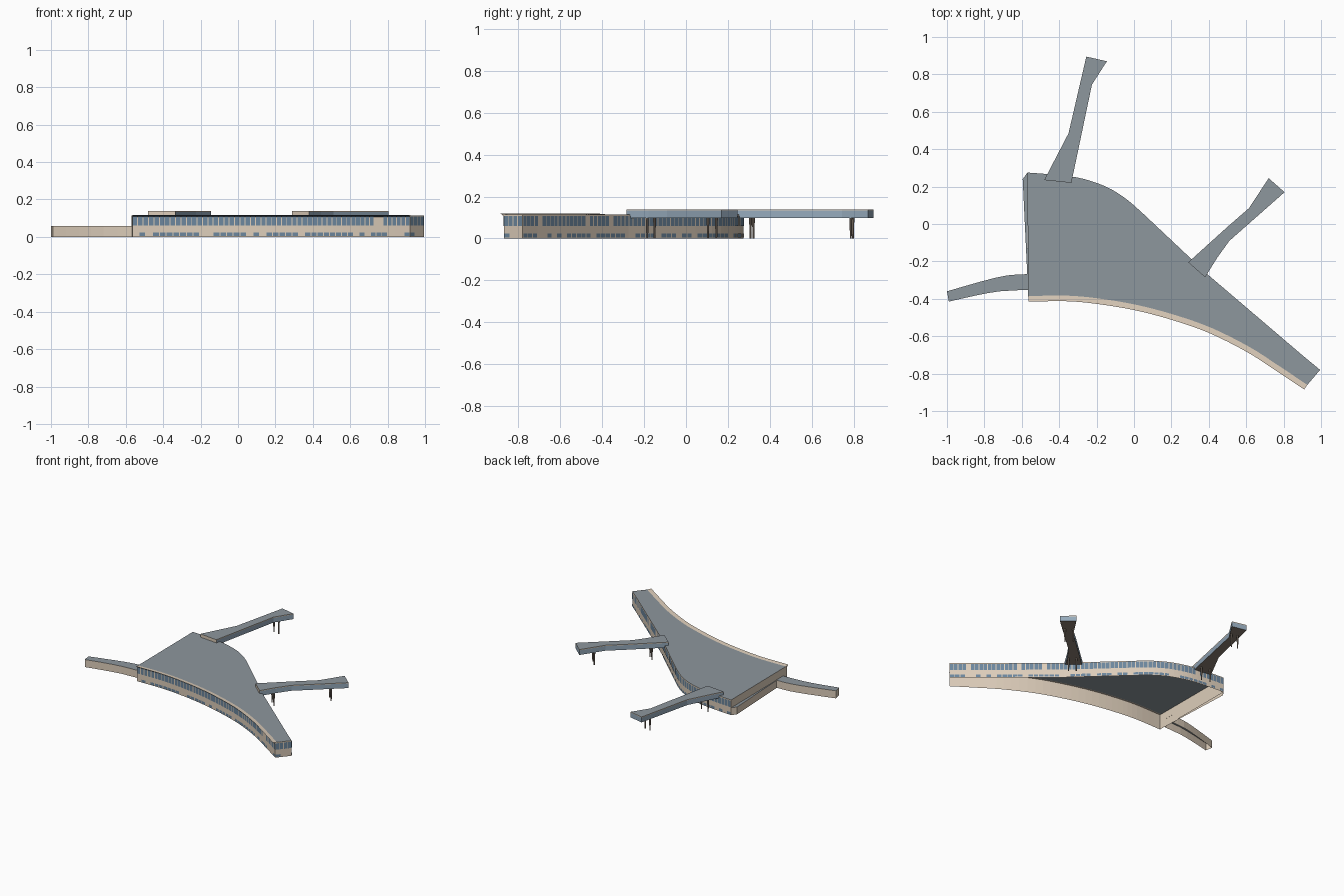
import bpy, random
from mathutils import Vector as V

if "Cube" in bpy.data.objects:
    bpy.data.objects.remove(bpy.data.objects["Cube"])

random.seed(4)


def mat(name, rgb):
    m = bpy.data.materials.new(name)
    m.diffuse_color = (*rgb, 1)
    m.use_nodes = True
    m.node_tree.nodes["Principled BSDF"].inputs["Base Color"].default_value = m.diffuse_color
    return m


ROOF = mat("roof_grey", (0.27, 0.31, 0.34))
WALL = mat("wall_beige", (0.72, 0.61, 0.49))
GLASS = mat("glass_blue", (0.15, 0.24, 0.34))
PALE = mat("pale_glass", (0.30, 0.40, 0.50))
DARK = mat("dark_glass", (0.08, 0.11, 0.15))
SOFFIT = mat("soffit_brown", (0.26, 0.21, 0.17))


def make(name, verts, faces, material):
    me = bpy.data.meshes.new(name)
    me.from_pydata([tuple(v) for v in verts], [], faces)
    me.materials.append(material)
    me.update()
    ob = bpy.data.objects.new(name, me)
    bpy.context.collection.objects.link(ob)
    return ob


def strip(name, a, za, b, zb, material, closed=False):
    """Band of quads between two lines of equal length."""
    n = len(a)
    verts = [(p.x, p.y, za) for p in a] + [(p.x, p.y, zb) for p in b]
    faces = [(i, (i + 1) % n, n + (i + 1) % n, n + i) for i in range(n if closed else n - 1)]
    return make(name, verts, faces, material)


def sheet(name, pts, z, material, down=False):
    order = list(range(len(pts)))
    return make(name, [(p.x, p.y, z) for p in pts], [order[::-1] if down else order], material)


def pts(*flat):
    return [V(flat[i:i + 2]) for i in range(0, len(flat), 2)]


def smooth(p, steps=4):
    """Catmull-Rom curve through the points."""
    q = [2 * p[0] - p[1]] + p + [2 * p[-1] - p[-2]]
    out = []
    for i in range(1, len(q) - 2):
        a, b, c, d = q[i - 1:i + 3]
        for k in range(steps):
            t = k / steps
            out.append(0.5 * (2 * b + (c - a) * t + (2 * a - 5 * b + 4 * c - d) * t * t
                              + (3 * b - a - 3 * c + d) * t ** 3))
    return out + [p[-1]]


def offset(p, dist):
    """Shift a line to its right-hand side (outwards on a counter-clockwise outline)."""
    out = []
    for i, v in enumerate(p):
        d = (p[min(i + 1, len(p) - 1)] - p[max(i - 1, 0)]).normalized()
        out.append(v + V((d.y, -d.x)) * dist)
    return out


def along(p, s):
    for a, b in zip(p, p[1:]):
        length = (b - a).length
        if s <= length:
            return a.lerp(b, s / length)
        s -= length
    return p[-1].copy()


def windows(name, line, z0, z1, pitch, bar, material, gaps):
    """Row of panes just proud of a wall line, leaving out random bays."""
    line = offset(line, 0.002)
    total = sum((b - a).length for a, b in zip(line, line[1:]))
    n = max(1, round(total / pitch))
    verts, faces = [], []
    for i in range(n):
        if random.random() < gaps:
            continue
        a = along(line, i * total / n + bar / 2)
        b = along(line, (i + 1) * total / n - bar / 2)
        k = len(verts)
        verts += [(a.x, a.y, z0), (b.x, b.y, z0), (b.x, b.y, z1), (a.x, a.y, z1)]
        faces.append((k, k + 1, k + 2, k + 3))
    make(name, verts, faces, material)


# Terminal outline: curved front, narrow end, swept back
eave = smooth(pts(-.565, -.415, -.36, -.413, -.2, -.427, 0, -.46, .2, -.512, .4, -.582,
                  .6, -.682, .75, -.778, .91, -.885))
front = offset(eave, -0.018)
inner = offset(eave, -0.03)
back = pts(.995, -.78, .91, -.71, .40, -.275) + smooth(
    pts(.06, .045, -.03, .125, -.12, .185, -.21, .223, -.31, .25, -.44, .265, -.57, .275), 3)
end = [front[-1], back[0]]
side = [back[-1], front[0]]
TOP = 0.115

# Terminal walls (open underneath) and roof
outline = front + back
strip("terminal_walls", outline, 0, outline, TOP, WALL, True)
sheet("terminal_roof", inner + back, TOP, ROOF)

# Front eave: beige top, sloping dark underside, closed ends
strip("eave_top", eave, TOP + .003, inner, TOP, WALL)
strip("eave_underside", front, .107, eave, TOP + .003, DARK)
for nm, i in (("eave_left_end", 0), ("eave_right_end", -1)):
    make(nm, [(*eave[i], TOP + .003), (*front[i], .107), (*inner[i], TOP)], [(0, 1, 2)], WALL)

# Window rows
for nm, line in (("front", front), ("end", end), ("back", back)):
    windows(nm + "_upper_windows", line, .060, .108, .029, .005, GLASS, .05)
    windows(nm + "_lower_windows", line, .005, .023, .036, .006, GLASS, .22)

# Low wedge beside the left wall
wedge = pts(-.57, .275, -.595, .24, -.567, -.35)
strip("side_wedge_wall", wedge, 0, wedge, .056, WALL)
sheet("side_wedge_roof", wedge, .056, ROOF)

# Low curved corridor on the left
north = smooth(pts(-.565, -.268, -.68, -.275, -.82, -.308, -1, -.36), 2)
south = smooth(pts(-.99, -.415, -.85, -.383, -.72, -.36, -.565, -.352), 2)
corridor = north + south
strip("corridor_walls", corridor, 0, corridor, .057, WALL)
sheet("corridor_roof", corridor, .057, ROOF)


# Raised gate bridges: first edge is the beige root end
def bridge(name, p, legs):
    loop = p + [p[0]]
    strip(name + "_root_wall", p[:2], .098, p[:2], .139, WALL)
    strip(name + "_side_glass", loop[1:], .098, loop[1:], .133, PALE)
    strip(name + "_top_band", loop[1:], .133, loop[1:], .139, WALL)
    sheet(name + "_roof", p, .139, ROOF)
    sheet(name + "_underside", p, .098, SOFFIT, True)
    for i, (x, y) in enumerate(legs):
        bpy.ops.mesh.primitive_cone_add(vertices=8, radius1=.004, radius2=.007, depth=.098,
                                        location=(x, y, .049))
        leg = bpy.context.object
        leg.name = f"{name}_column_{i + 1}"
        leg.data.materials.append(SOFFIT)


bridge("north_bridge", pts(-.48, .235, -.335, .22, -.225, .745, -.145, .87, -.255, .895, -.35, .485),
       [(-.41, .322), (-.345, .308), (-.257, .797), (-.21, .787)])
bridge("east_bridge", pts(.29, -.205, .38, -.285, .445, -.18, .51, -.09, .805, .17, .72, .245,
                          .615, .085, .50, -.015),
       [(.39, -.15), (.43, -.185), (.665, .145), (.705, .105)])
